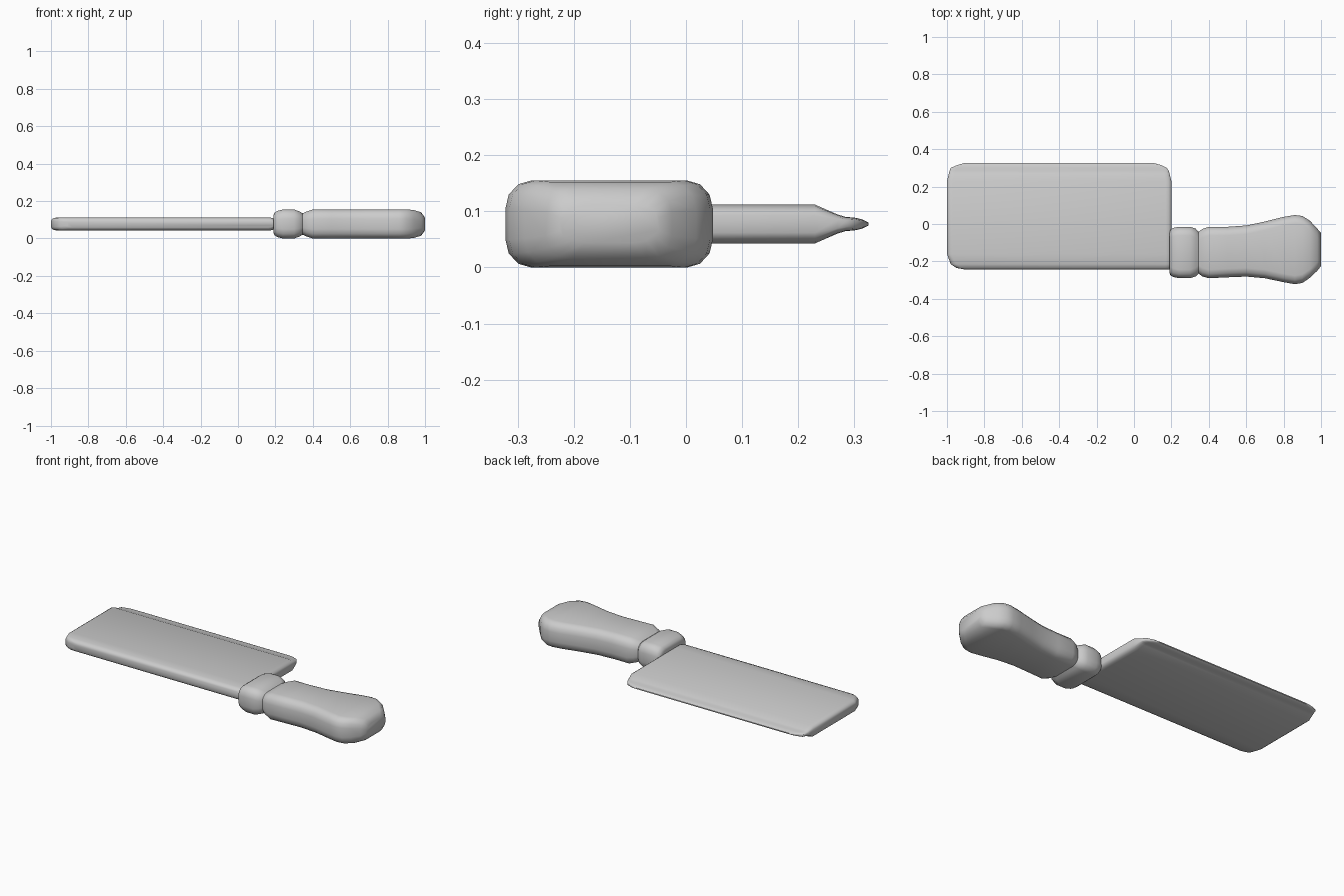
import bpy, bmesh, math

ZC = 0.0775  # mid-height of the whole tool


def rounded_rect(u0, u1, h, ru, rv):
    """Rounded rectangle section, symmetric about ZC, two softened steps per corner."""
    pts = []
    for cu, sv, start in ((u1 - ru, 1, 0), (u0 + ru, 1, 90), (u0 + ru, -1, 180), (u1 - ru, -1, 270)):
        for k in range(4):
            a = math.radians(start + 30 * k)
            pts.append((cu + ru * math.cos(a), ZC + sv * (h - rv) + rv * math.sin(a)))
    return pts


def loft(name, rings):
    """Skin a list of equal-length rings and cap both ends."""
    bm = bmesh.new()
    loops = [[bm.verts.new(p) for p in ring] for ring in rings]
    n = len(loops[0])
    for a, b in zip(loops, loops[1:]):
        for i in range(n):
            j = (i + 1) % n
            bm.faces.new((a[i], a[j], b[j], b[i]))
    bm.faces.new(loops[0])
    bm.faces.new(loops[-1])
    bmesh.ops.recalc_face_normals(bm, faces=bm.faces)
    me = bpy.data.meshes.new(name)
    bm.to_mesh(me)
    bm.free()
    ob = bpy.data.objects.new(name, me)
    bpy.context.collection.objects.link(ob)
    bpy.ops.object.select_all(action='DESELECT')
    ob.select_set(True)
    bpy.context.view_layer.objects.active = ob
    bpy.ops.object.shade_smooth_by_angle(angle=math.radians(45))
    return ob


# Blade: rows from the thick spine to the cutting edge (y, x0, x1, half thickness)
blade_rows = [
    (-0.242, -0.91, 0.19, 0.018), (-0.235, -0.95, 0.195, 0.028),
    (-0.215, -0.98, 0.20, 0.0345), (-0.16, -1.0, 0.20, 0.0345),
    (0.23, -1.0, 0.20, 0.0345), (0.27, -0.99, 0.19, 0.017),
    (0.285, -0.985, 0.185, 0.0125), (0.30, -0.98, 0.175, 0.0115),
    (0.315, -0.945, 0.145, 0.008), (0.325, -0.91, 0.11, 0.003)]
loft("blade", [[(u, y, v) for u, v in rounded_rect(x0, x1, h, 0.03, h * 0.55)]
               for y, x0, x1, h in blade_rows])

# Handle with collar and groove: sections along x (x, y0, y1, half thickness)
handle_rows = [
    (0.19, -0.26, -0.045, 0.048), (0.195, -0.275, -0.03, 0.06),
    (0.21, -0.283, -0.021, 0.07), (0.24, -0.29, -0.015, 0.0775),
    (0.30, -0.29, -0.015, 0.0775), (0.33, -0.28, -0.025, 0.067),
    (0.345, -0.265, -0.042, 0.057), (0.365, -0.28, -0.027, 0.066),
    (0.40, -0.29, -0.015, 0.0775), (0.50, -0.285, -0.015, 0.0775),
    (0.60, -0.281, -0.008, 0.0775), (0.70, -0.29, 0.013, 0.0775),
    (0.80, -0.311, 0.038, 0.0775), (0.86, -0.322, 0.048, 0.0775),
    (0.90, -0.315, 0.043, 0.0775), (0.94, -0.288, 0.018, 0.075),
    (0.98, -0.25, -0.025, 0.062), (1.0, -0.225, -0.048, 0.033)]
loft("handle", [[(x, u, v) for u, v in rounded_rect(y0, y1, h, 0.046, min(0.05, h * 0.66))]
                for x, y0, y1, h in handle_rows])
